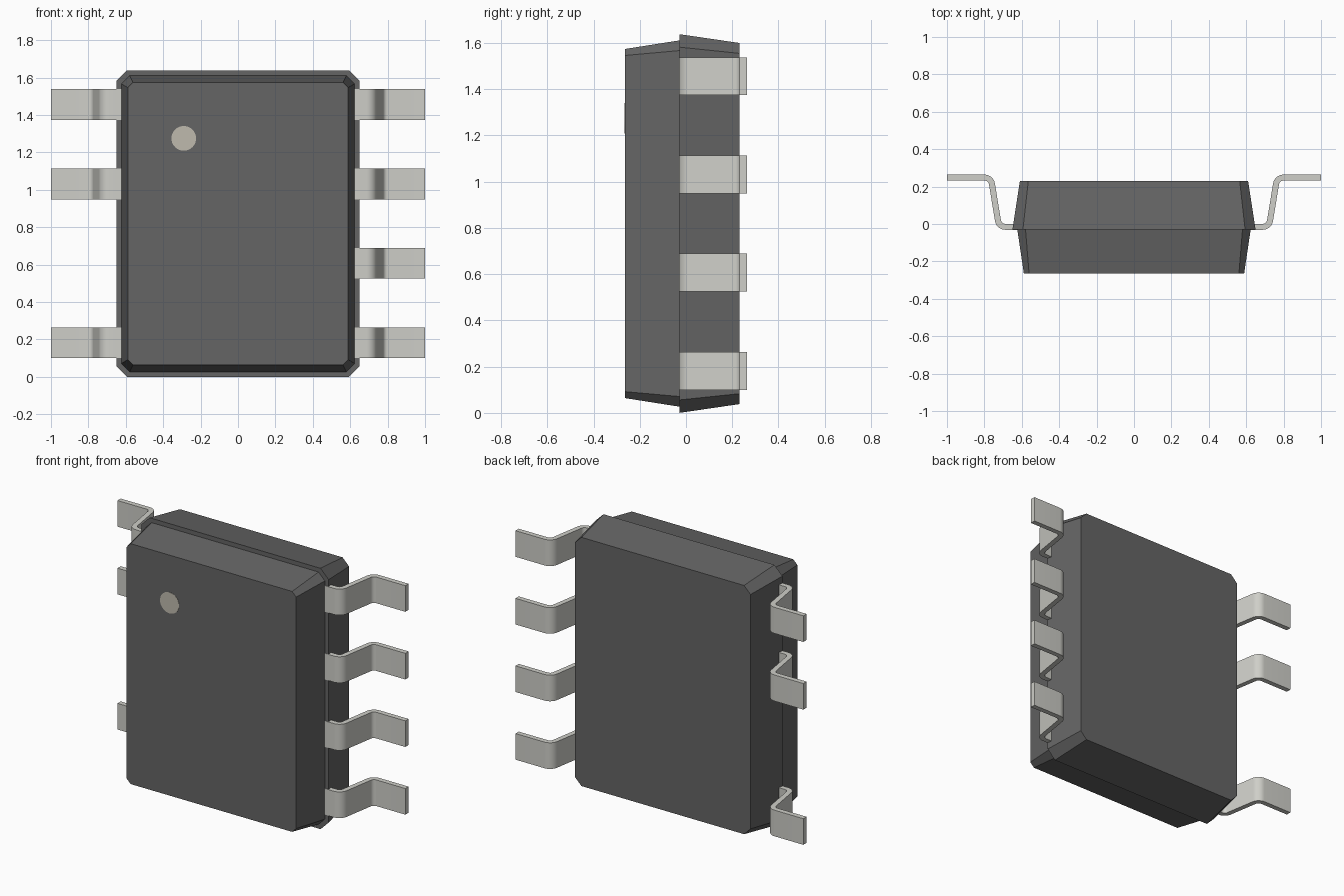
import bpy, bmesh, math
from mathutils import Vector

if "Cube" in bpy.data.objects:
    bpy.data.objects.remove(bpy.data.objects["Cube"])

CZ = 0.819      # mid height of the body
SEAM = -0.029   # depth of the mould parting line


def material(name, color):
    m = bpy.data.materials.new(name)
    m.diffuse_color = (*color, 1)
    m.use_nodes = True
    m.node_tree.nodes["Principled BSDF"].inputs["Base Color"].default_value = m.diffuse_color
    return m


dark = material("dark_plastic", (0.13, 0.13, 0.13))
metal = material("tinned_metal", (0.62, 0.62, 0.58))
pale = material("pale_mark", (0.52, 0.49, 0.42))


def prism(name, rings, mat):
    """Join closed rings of equal length into a capped solid."""
    bm = bmesh.new()
    loops = [[bm.verts.new(p) for p in ring] for ring in rings]
    n = len(loops[0])
    for a, b in zip(loops, loops[1:]):
        for i in range(n):
            j = (i + 1) % n
            bm.faces.new((a[i], a[j], b[j], b[i]))
    bm.faces.new(loops[0])
    bm.faces.new(loops[-1])
    bmesh.ops.recalc_face_normals(bm, faces=bm.faces)
    me = bpy.data.meshes.new(name)
    bm.to_mesh(me)
    bm.free()
    me.materials.append(mat)
    ob = bpy.data.objects.new(name, me)
    bpy.context.collection.objects.link(ob)
    return ob


def chamfered_rect(y, hx, hz, c):
    pts = []
    for sx, sz in ((1, 1), (-1, 1), (-1, -1), (1, -1)):
        pair = [(sx * hx, y, CZ + sz * (hz - c)), (sx * (hx - c), y, CZ + sz * hz)]
        pts += pair if sx * sz > 0 else pair[::-1]
    return pts


# Body: two tapered halves meeting at the parting line with a small step
prism("body_back_half", [chamfered_rect(SEAM, 0.65, 0.819, 0.056),
                         chamfered_rect(0.231, 0.61, 0.781, 0.045)], dark)
prism("body_front_half", [chamfered_rect(SEAM, 0.624, 0.792, 0.044),
                          chamfered_rect(-0.264, 0.589, 0.755, 0.028)], dark)

# Pin-one mark: thin disc on the front face
circle = [(math.cos(math.tau * i / 48) * 0.066, math.sin(math.tau * i / 48) * 0.066)
          for i in range(48)]
prism("pin_one_mark", [[(-0.29 + u, y, 1.275 + v) for u, v in circle]
                       for y in (-0.26, -0.2655)], pale)


def lead_outline(thick=0.032, radius=0.04, steps=8):
    """Gull-wing profile in x, y: centre line with rounded bends, then offset."""
    p = [Vector(q) for q in ((0.60, -0.015), (0.722, -0.015), (0.765, 0.248), (1.0, 0.248))]
    slope = math.atan2(p[2].y - p[1].y, p[2].x - p[1].x)
    t = radius * math.tan(slope / 2)
    path = [(p[0], 0.0)]
    for corner, a0, a1, s in ((p[1], 0, slope, 1), (p[2], slope, 0, -1)):
        start = corner - Vector((math.cos(a0), math.sin(a0))) * t
        centre = start + Vector((-math.sin(a0), math.cos(a0))) * radius * s
        for i in range(steps + 1):
            a = a0 + (a1 - a0) * i / steps
            path.append((centre - Vector((-math.sin(a), math.cos(a))) * radius * s, a))
    path.append((p[3], 0.0))
    side = [[q + Vector((-math.sin(a), math.cos(a))) * thick / 2 * s for q, a in path]
            for s in (1, -1)]
    return side[0] + side[1][::-1]


# Leads: four on the right, three on the left
outline = lead_outline()
for side, sx, heights in (("right", 1, (0.182, 0.607, 1.031, 1.456)),
                          ("left", -1, (0.182, 1.031, 1.456))):
    for k, z in enumerate(heights, 1):
        ob = prism(f"{side}_lead_{k}", [[(sx * q.x, q.y, z + dz) for q in outline]
                                        for dz in (-0.082, 0.082)], metal)
        bpy.ops.object.select_all(action='DESELECT')
        ob.select_set(True)
        bpy.context.view_layer.objects.active = ob
        bpy.ops.object.shade_smooth_by_angle(angle=math.radians(30))
